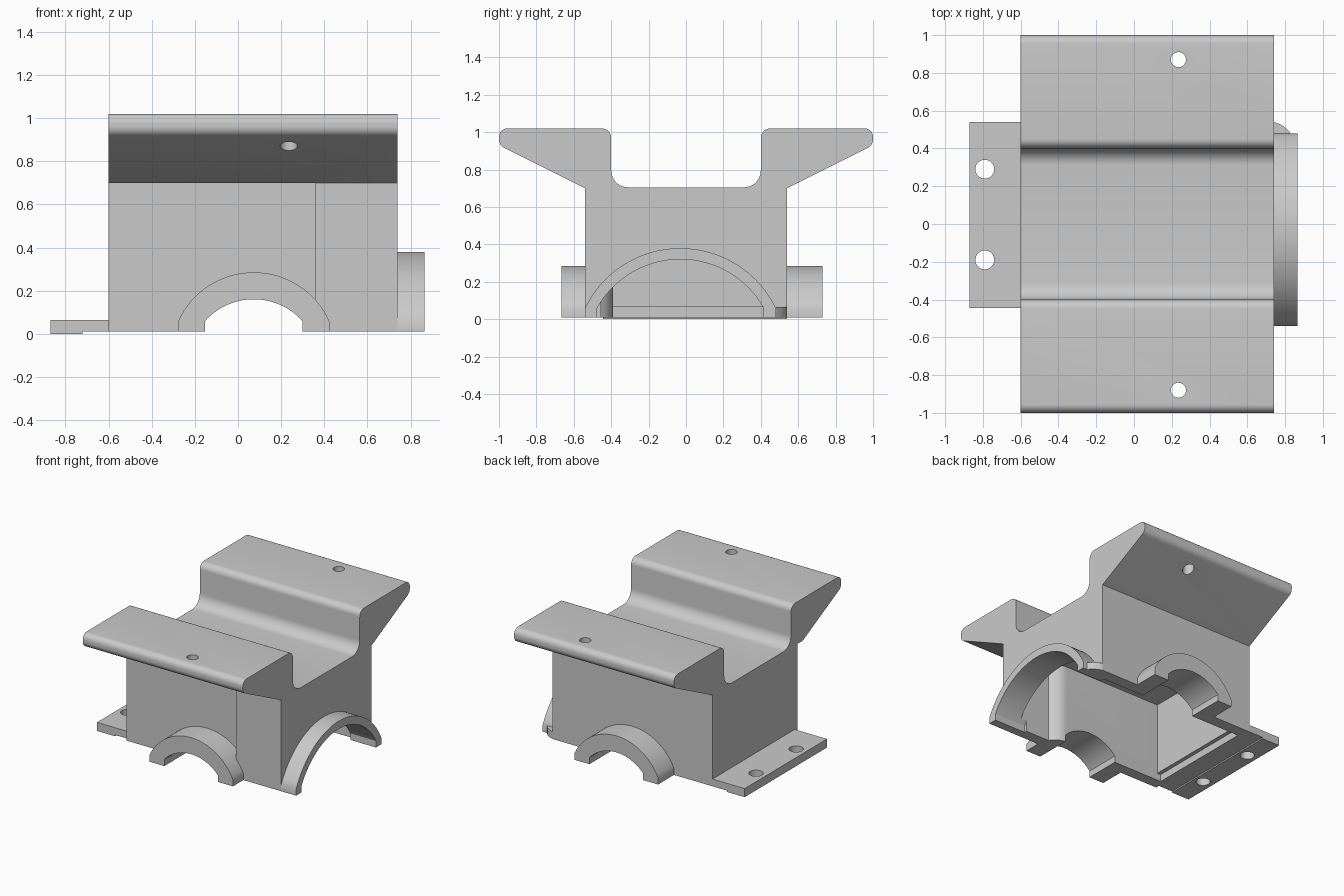
import bpy, bmesh
from math import sin, cos, asin, pi, tan, radians
from mathutils import Vector

cube = bpy.data.objects.get("Cube")
if cube:
    bpy.data.objects.remove(cube, do_unlink=True)

GREY = (0.59, 0.59, 0.59, 1.0)
grey = bpy.data.materials.new("machined_grey")
grey.use_nodes = True
grey.diffuse_color = GREY
grey.node_tree.nodes["Principled BSDF"].inputs["Base Color"].default_value = GREY


def extrude(name, points, axis, start, end):
    """Prism from a 2D profile, extruded along the given axis."""
    def place(p, d):
        return {"x": (d, p[0], p[1]), "y": (p[0], d, p[1]), "z": (p[0], p[1], d)}[axis]
    bm = bmesh.new()
    rings = [[bm.verts.new(place(p, d)) for p in points] for d in (start, end)]
    bm.faces.new(rings[0])
    bm.faces.new(rings[1])
    n = len(points)
    for i in range(n):
        j = (i + 1) % n
        bm.faces.new((rings[0][i], rings[0][j], rings[1][j], rings[1][i]))
    bmesh.ops.recalc_face_normals(bm, faces=bm.faces)
    mesh = bpy.data.meshes.new(name)
    bm.to_mesh(mesh)
    bm.free()
    mesh.materials.append(grey)
    obj = bpy.data.objects.new(name, mesh)
    bpy.context.collection.objects.link(obj)
    return obj


def rounded(corners, steps=8):
    """Polygon from (u, v, radius) corners with filleted corners."""
    out = []
    for i, (u, v, r) in enumerate(corners):
        c = Vector((u, v))
        if r == 0:
            out.append(c)
            continue
        a = (Vector(corners[i - 1][:2]) - c).normalized()
        b = (Vector(corners[(i + 1) % len(corners)][:2]) - c).normalized()
        half = a.angle(b) / 2
        centre = c + (a + b).normalized() * (r / sin(half))
        pa, pb = c + a * (r / tan(half)), c + b * (r / tan(half))
        va, vb = pa - centre, pb - centre
        total = va.angle(vb)
        for k in range(steps + 1):
            t = k / steps
            out.append(centre + (va * sin((1 - t) * total) + vb * sin(t * total)) / sin(total))
    return out


def arch(centre, half, top, foot, spring=0.06, steps=32):
    """Open arch line: vertical foot, circular arc, vertical foot."""
    rise = top - spring
    r = (half ** 2 + rise ** 2) / (2 * rise)
    a = asin(min(1, half / r))
    arc = [(centre + r * sin(t), top - r + r * cos(t))
           for t in (-a + 2 * a * k / steps for k in range(steps + 1))]
    return [(centre - half, foot)] + arc + [(centre + half, foot)]


def rectangle(u0, u1, v0, v1):
    return [(u0, v0), (u1, v0), (u1, v1), (u0, v1)]


def circle(u, v, r, n=32):
    return [(u + r * cos(2 * pi * k / n), v + r * sin(2 * pi * k / n)) for k in range(n)]


def cut(obj, cutters):
    """Subtract the cutters and remove them."""
    for c in cutters:
        m = obj.modifiers.new("cut", "BOOLEAN")
        m.operation, m.solver, m.object = "DIFFERENCE", "EXACT", c
    graph = bpy.context.evaluated_depsgraph_get()
    mesh = bpy.data.meshes.new_from_object(obj.evaluated_get(graph))
    obj.modifiers.clear()
    obj.data = mesh
    for c in cutters:
        bpy.data.objects.remove(c, do_unlink=True)


BASE = 0.01
LEDGE = 0.065
FRONT_WALL = -0.475
SIDE_X, END_Y = 0.073, -0.03

# Body: channel with sloped wings
wing = [(0.54, BASE, 0), (0.54, 0.70, 0), (1.0, 0.93, 0.05),
        (1.0, 1.02, 0.045), (0.40, 1.02, 0.05), (0.40, 0.705, 0.09)]
profile = rounded(wing + [(-y, z, r) for y, z, r in reversed(wing)])
body = extrude("body", profile, "x", -0.60, 0.74)

# Stepped front wall, hollow underside that widens at the end arch, bores and holes
chamber = rounded([(-0.54, -0.39, 0), (0.35, -0.39, 0.13), (0.40, -0.455, 0),
                   (0.65, -0.455, 0), (0.65, 0.45, 0), (-0.54, 0.45, 0)])
cut(body, [
    extrude("front_step_cutter", rectangle(-0.7, 0.36, -0.8, FRONT_WALL), "z", -0.1, 0.70),
    extrude("chamber_cutter", chamber, "z", -0.1, 0.615),
    extrude("ledge_cutter", rectangle(-0.57, -0.5, -0.39, 0.45), "z", -0.1, LEDGE),
    extrude("end_bore_cutter", arch(END_Y, 0.445, 0.32, -0.1), "x", 0.60, 0.9),
    extrude("side_bore_cutter", arch(SIDE_X, 0.225, 0.16, -0.1), "y", -0.9, 0.9),
    extrude("front_hole_cutter", circle(0.235, -0.88, 0.04), "z", 0.6, 1.2),
    extrude("back_hole_cutter", circle(0.235, 0.87, 0.04), "z", 0.6, 1.2),
])


# Bearing arches on the front, back and end
def ring(name, axis, outer, inner, start, end):
    return extrude(name, outer + inner[::-1], axis, start, end)


side_outer = arch(SIDE_X, 0.35, 0.285, BASE)
side_inner = arch(SIDE_X, 0.225, 0.16, BASE)
front_arch = ring("front_arch", "y", side_outer, side_inner, -0.665, FRONT_WALL)
back_arch = ring("back_arch", "y", side_outer, side_inner, 0.54, 0.73)
end_arch = ring("end_arch", "x", arch(END_Y, 0.51, 0.38, BASE),
                arch(END_Y, 0.445, 0.32, BASE), 0.74, 0.865)

# Curved corner lip beside the end arch
lip = [(0.74, 0.48), (0.74, 0.54), (0.77, 0.53), (0.80, 0.512), (0.83, 0.48)]
corner_lip = extrude("corner_lip", lip, "z", BASE, LEDGE)

# Mounting plate with raised pad and two bolt holes
plate_side = [(-0.87, 0), (-0.72, 0), (-0.72, BASE), (-0.60, BASE), (-0.60, LEDGE), (-0.87, LEDGE)]
mounting_plate = extrude("mounting_plate", plate_side, "y", -0.445, 0.54)
cut(mounting_plate, [extrude("bolt_hole_cutter", circle(-0.79, y, 0.05), "z", -0.1, 0.2)
                     for y in (-0.19, 0.29)])

# Smooth curved surfaces, keep edges crisp
bpy.ops.object.select_all(action="DESELECT")
for obj in (body, front_arch, back_arch, end_arch, corner_lip, mounting_plate):
    obj.select_set(True)
bpy.context.view_layer.objects.active = body
bpy.ops.object.shade_smooth_by_angle(angle=radians(30))
